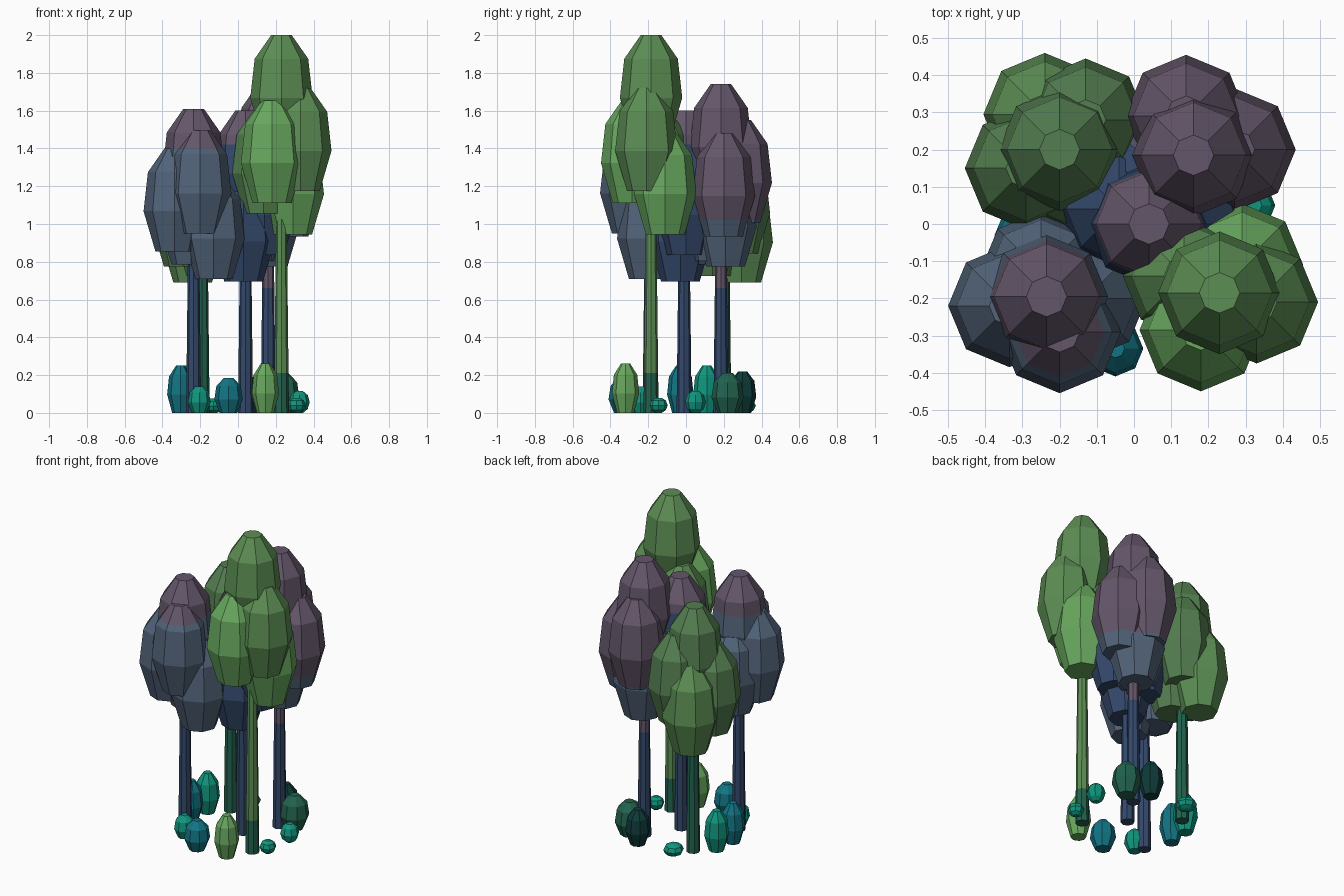
import bpy, bmesh
from math import cos, sin, pi
from mathutils import Vector

cube = bpy.data.objects.get("Cube")
if cube:
    bpy.data.objects.remove(cube, do_unlink=True)


def material(name, hexcode):
    rgb = [int(hexcode[i:i + 2], 16) / 255 for i in (0, 2, 4)]
    col = [c / 12.92 if c < 0.04 else ((c + 0.055) / 1.055) ** 2.4 for c in rgb] + [1]
    m = bpy.data.materials.new(name)
    m.use_nodes = True
    m.diffuse_color = col
    m.node_tree.nodes["Principled BSDF"].inputs["Base Color"].default_value = col
    return m


MATS = {n: material(n, h) for n, h in {
    "purple": "64566A", "slate": "52647A", "navy": "34496C",
    "leaf": "5C8E54", "bright_leaf": "68A85E", "moss": "547E50",
    "dark_green": "22624E", "teal": "10967E", "blue_teal": "127484",
    "deep_teal": "0E3A38"}.items()}

# Profiles run from bottom to top as (radius factor, height factor)
CROWN = [(.62, 0), (1, .39), (.86, .77), (.33, 1)]
BALL = [(.35, 0), (.8, .18), (1, .5), (.8, .82), (.35, 1)]
TRUNK = [(1, 0), (.65, 1)]


def lathe(bm, profile, x, y, z, r, h, sides=8):
    """Closed faceted solid turned from a profile."""
    rings = [[bm.verts.new((x + r * f * cos(2 * pi * i / sides),
                            y + r * f * sin(2 * pi * i / sides), z + h * t))
              for i in range(sides)] for f, t in profile]
    for a, b in zip(rings, rings[1:]):
        for i in range(sides):
            j = (i + 1) % sides
            bm.faces.new((a[i], a[j], b[j], b[i]))
    bm.faces.new(rings[0][::-1])
    bm.faces.new(rings[-1])


def finish(name, bm, upper, lower=None, split=0):
    """Make the object; with a lower colour, cut it at the split height."""
    if lower:
        bmesh.ops.bisect_plane(bm, geom=bm.verts[:] + bm.edges[:] + bm.faces[:],
                               plane_co=Vector((0, 0, split)), plane_no=Vector((0, 0, 1)))
        for f in bm.faces:
            f.material_index = int(f.calc_center_median().z < split)
    me = bpy.data.meshes.new(name)
    bm.to_mesh(me)
    bm.free()
    for n in (upper, lower):
        if n:
            me.materials.append(MATS[n])
    ob = bpy.data.objects.new(name, me)
    bpy.context.collection.objects.link(ob)


def solid(name, profile, x, y, z, r, h, *colours):
    bm = bmesh.new()
    lathe(bm, profile, x, y, z, r, h)
    finish(name, bm, *colours)


def tree(name, trunk, trunk_colours, clumps, colours):
    """Trunk plus leaf clumps given as (x, y, top height)."""
    solid(name + "_trunk", TRUNK, *trunk, 0, .04, 1.2, *trunk_colours)
    for i, (x, y, top) in enumerate(clumps):
        c = colours[i] if isinstance(colours, list) else colours
        solid(f"{name}_crown_{i + 1}", CROWN, x, y, top - .545, .165, .545, *c)


# Trees
leaf, bright = ("leaf",), ("bright_leaf",)
tree("tall_green_tree", (.23, -.185), ("leaf", "dark_green", .21),
     [(.23, -.185, 2), (.33, -.21, 1.72), (.18, -.285, 1.655),
      (.29, -.11, 1.49), (.135, -.14, 1.6)],
     [leaf, leaf, bright, bright, leaf])
tree("back_purple_tree", (.16, .185), ("purple", "navy", .66),
     [(.16, .185, 1.74), (.14, .29, 1.55), (.27, .2, 1.48),
      (.16, .21, 1.32), (.1, .14, 1.35)],
     ("purple", "slate", 1.02))
tree("centre_tree", (.04, -.01), ("navy",),
     [(.04, 0, 1.6), (-.04, .04, 1.4), (.03, -.03, 1.24),
      (.14, 0, 1.38), (.02, .1, 1.33)],
     ("purple", "navy", 1.42))
tree("front_blue_tree", (-.235, -.19), ("navy",),
     [(-.235, -.195, 1.61), (-.335, -.22, 1.4), (-.2, -.29, 1.495),
      (-.13, -.2, 1.255), (-.25, -.13, 1.33)],
     ("purple", "slate", 1.4))
tree("back_green_tree", (-.19, .2), ("dark_green",),
     [(-.2, .2, 1.55), (-.24, .295, 1.235), (-.13, .28, 1.39),
      (-.29, .15, 1.32), (-.17, .14, 1.27)],
     [("moss",), leaf, ("moss",), ("moss",), ("moss",)])

# Tall bushes: x, y, radius, height, colour
for i, (x, y, r, h, c) in enumerate([
        (.145, -.32, .072, .262, "bright_leaf"), (-.05, -.335, .075, .185, "blue_teal"),
        (-.305, -.03, .07, .25, "blue_teal"), (-.29, .11, .072, .25, "teal"),
        (.24, .22, .085, .21, "dark_green"), (.125, .3, .072, .22, "deep_teal"),
        (-.205, -.24, .06, .14, "teal")]):
    solid(f"bush_{i + 1}", CROWN, x, y, 0, r, h, c)

# Small round shrubs
for i, (x, y, r, h) in enumerate([
        (.325, .05, .055, .115), (.31, -.145, .048, .08), (-.13, .31, .06, .075)]):
    solid(f"shrub_{i + 1}", BALL, x, y, 0, r, h, "teal")
